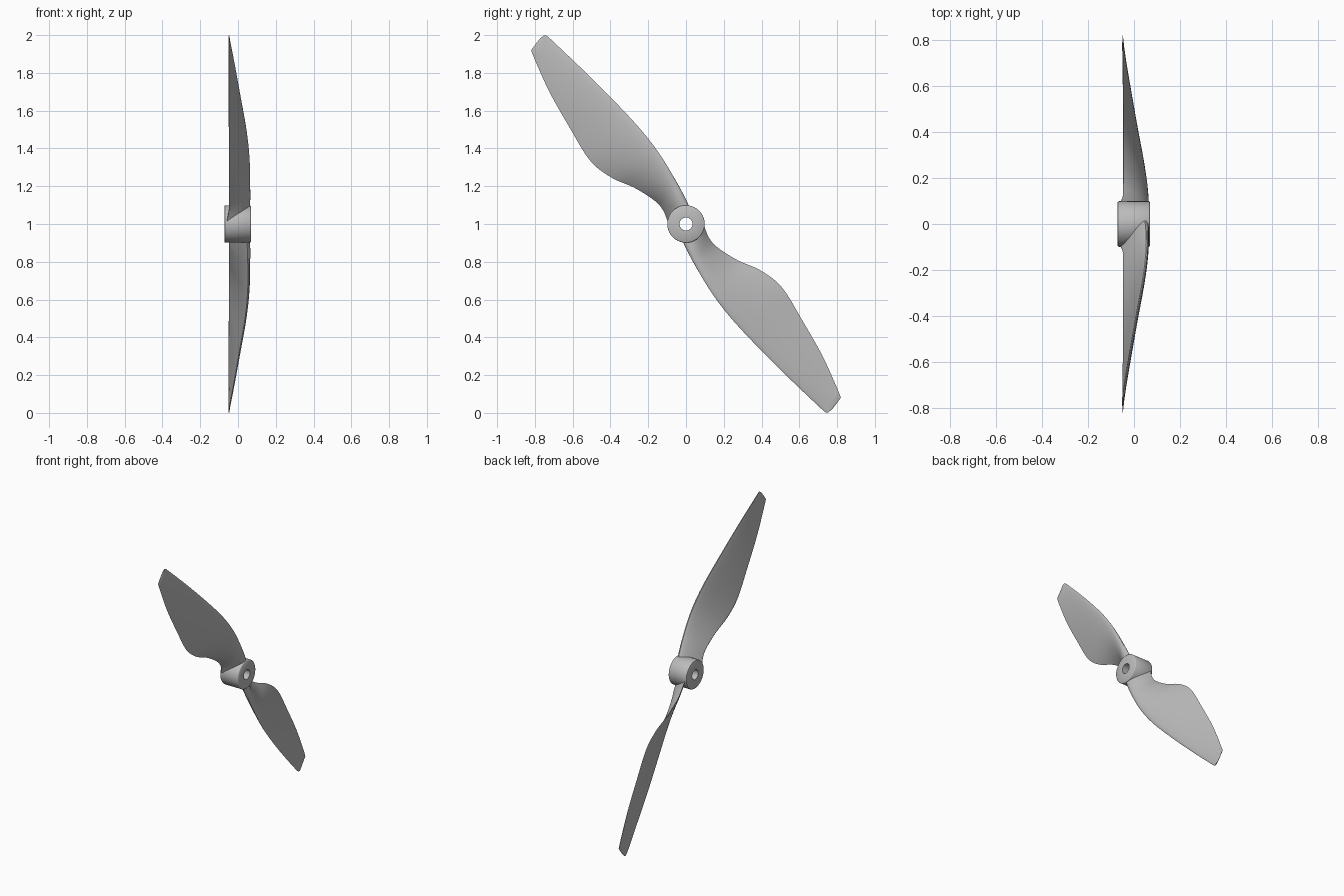
import bpy, bmesh, math
from mathutils import Vector

if "Cube" in bpy.data.objects:
    bpy.data.objects.remove(bpy.data.objects["Cube"], do_unlink=True)

CENTRE = Vector((0, 0, 1))
SPAN = Vector((0, -0.62, 0.785))
ACROSS = Vector((0, 0.785, 0.62))

grey = bpy.data.materials.new("plain_grey")
grey.use_nodes = True
grey.diffuse_color = (0.5, 0.5, 0.5, 1)
grey.node_tree.nodes["Principled BSDF"].inputs["Base Color"].default_value = grey.diffuse_color


def add_object(name, mesh):
    obj = bpy.data.objects.new(name, mesh)
    obj.location = CENTRE
    bpy.context.collection.objects.link(obj)
    return obj


def loft(name, rings, closed):
    """Skin equal-sized rings; close the loop of rings or cap its ends."""
    bm = bmesh.new()
    loops = [[bm.verts.new(p) for p in ring] for ring in rings]
    n = len(loops[0])
    pairs = list(zip(loops, loops[1:]))
    if closed:
        pairs.append((loops[-1], loops[0]))
    else:
        bm.faces.new(loops[0])
        bm.faces.new(loops[-1])
    for a, b in pairs:
        for i in range(n):
            j = (i + 1) % n
            bm.faces.new((a[i], a[j], b[j], b[i]))
    bmesh.ops.recalc_face_normals(bm, faces=bm.faces)
    mesh = bpy.data.meshes.new(name)
    bm.to_mesh(mesh)
    bm.free()
    mesh.materials.append(grey)
    return mesh


def smooth_stations(points, steps):
    """Catmull-Rom interpolation of the blade stations."""
    ext = [points[0]] + points + [points[-1]]
    out = []
    for p, q, r, s in zip(ext, ext[1:], ext[2:], ext[3:]):
        for k in range(steps):
            t = k / steps
            out.append([b + 0.5 * t * (c - a + t * (2*a - 5*b + 4*c - d + t * (3*(b - c) + d - a)))
                        for a, b, c, d in zip(p, q, r, s)])
    return out + [points[-1]]


def airfoil(station, count=14):
    """Section with a rounded leading edge, fuller on the +x side."""
    s, w_trail, w_lead, x_trail, x_lead, thick = station
    trail = SPAN * s + ACROSS * w_trail + Vector((x_trail, 0, 0))
    lead = SPAN * s + ACROSS * w_lead + Vector((x_lead, 0, 0))
    normal = SPAN.cross(trail - lead).normalized()
    if normal.x < 0:
        normal.negate()
    ring = []
    for i in range(2 * count):
        u = 0.5 - 0.5 * math.cos(math.pi * i / count)
        h = 2.6 * math.sqrt(u) * (1 - u) * thick + 0.002
        side = 0.72 if i <= count else -0.28
        ring.append(lead.lerp(trail, u) + normal * h * side)
    return ring


# Hub: bored tube with softened rims
profile = [(-0.072, 0.034), (-0.072, 0.092), (-0.07, 0.097), (-0.065, 0.099),
           (0.064, 0.099), (0.067, 0.097), (0.069, 0.094), (0.069, 0.034)]
hub_rings = []
for i in range(72):
    a = math.tau * i / 72
    hub_rings.append([(x, r * math.cos(a), r * math.sin(a)) for x, r in profile])
hub = add_object("hub", loft("hub", hub_rings, True))

# Blades: span, trailing and leading offsets, trailing and leading x, thickness
stations = [
    (0.07, -0.068, 0.072, -0.060, 0.052, 0.050),
    (0.13, -0.050, 0.085, -0.050, 0.055, 0.046),
    (0.20, -0.053, 0.098, -0.048, 0.056, 0.038),
    (0.32, -0.095, 0.115, -0.048, 0.056, 0.030),
    (0.44, -0.158, 0.123, -0.048, 0.050, 0.025),
    (0.58, -0.190, 0.120, -0.048, 0.036, 0.021),
    (0.78, -0.167, 0.102, -0.049, 0.010, 0.017),
    (1.00, -0.133, 0.075, -0.050, -0.018, 0.012),
    (1.20, -0.083, 0.046, -0.050, -0.045, 0.007),
]
tip = [(1.230, -0.073, 0.041, -0.050, -0.048, 0.006),
       (1.243, -0.025, 0.037, -0.050, -0.049, 0.005),
       (1.249, 0.003, 0.030, -0.050, -0.049, 0.004)]
sections = [airfoil(st) for st in smooth_stations(stations, 6) + tip]
blade_mesh = loft("blade", sections, False)
upper_blade = add_object("upper_blade", blade_mesh)
lower_blade = add_object("lower_blade", blade_mesh.copy())
lower_blade.rotation_euler.x = math.pi

# Smooth shading with crisp rims
bpy.ops.object.select_all(action="DESELECT")
for obj in (hub, upper_blade, lower_blade):
    obj.select_set(True)
bpy.context.view_layer.objects.active = hub
bpy.ops.object.shade_smooth_by_angle(angle=math.radians(35))
